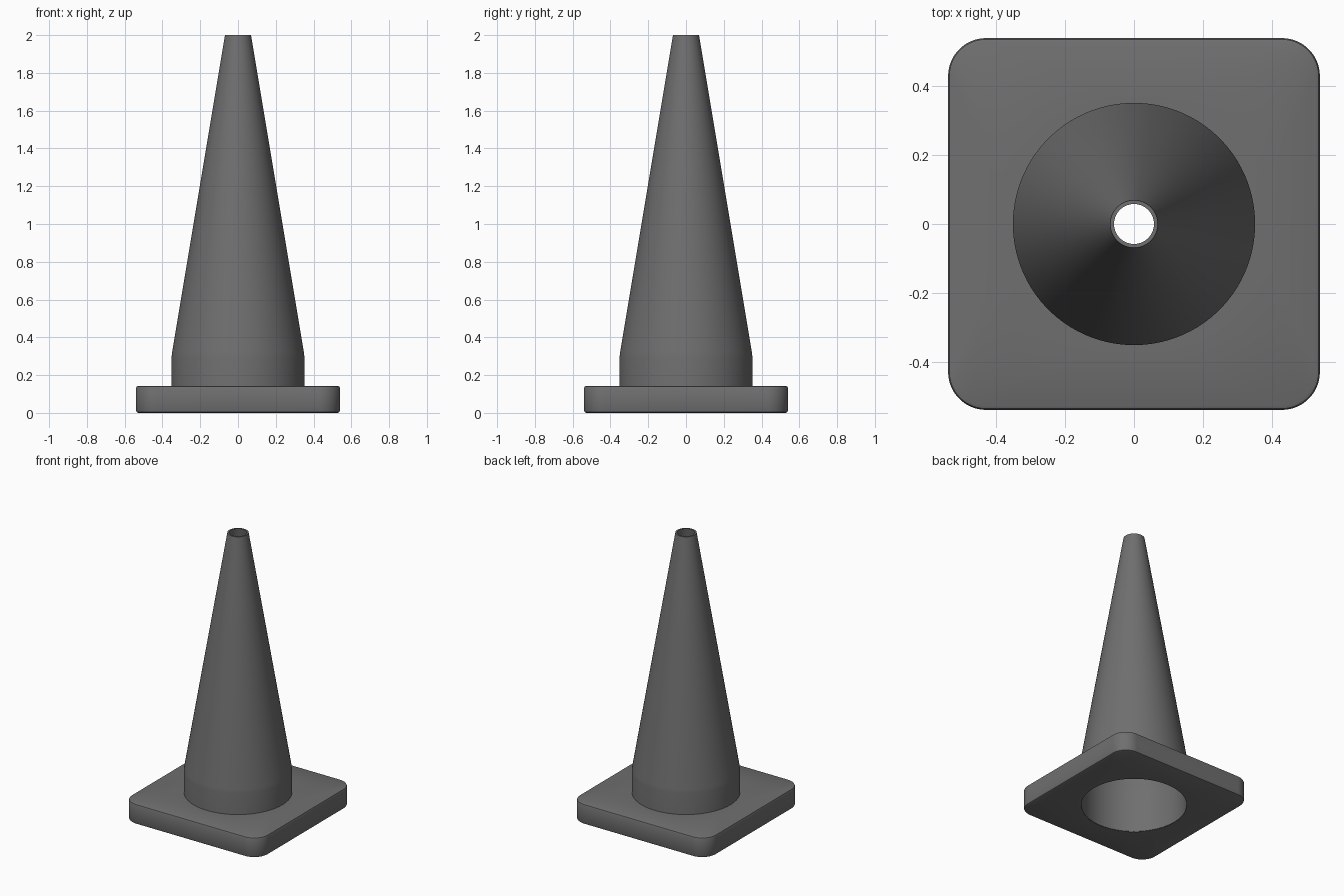
import bpy, bmesh, math

if "Cube" in bpy.data.objects:
    bpy.data.objects.remove(bpy.data.objects["Cube"])

SEG = 96  # points around every loop

rubber = bpy.data.materials.new("dark_grey_rubber")
rubber.diffuse_color = (0.16, 0.16, 0.16, 1)
rubber.use_nodes = True
rubber.node_tree.nodes["Principled BSDF"].inputs["Base Color"].default_value = rubber.diffuse_color


def circle(r, z):
    step = 2 * math.pi / SEG
    return [(r * math.cos((i + 0.5) * step), r * math.sin((i + 0.5) * step), z)
            for i in range(SEG)]


def rounded_square(half, radius, z):
    n, pts = SEG // 4, []
    for k in range(4):
        mid = math.pi / 4 + k * math.pi / 2
        c = (half - radius) * math.sqrt(2)
        for i in range(n):
            a = k * math.pi / 2 + math.pi / 2 * i / (n - 1)
            pts.append((c * math.cos(mid) + radius * math.cos(a),
                        c * math.sin(mid) + radius * math.sin(a), z))
    return pts


def skin(name, loops):
    """Bridge a closed series of loops into a ring-shaped solid."""
    bm = bmesh.new()
    rings = [[bm.verts.new(p) for p in loop] for loop in loops]
    for a, b in zip(rings, rings[1:] + rings[:1]):
        for i in range(SEG):
            j = (i + 1) % SEG
            bm.faces.new((a[i], a[j], b[j], b[i]))
    bmesh.ops.recalc_face_normals(bm, faces=bm.faces)
    mesh = bpy.data.meshes.new(name)
    bm.to_mesh(mesh)
    bm.free()
    mesh.materials.append(rubber)
    ob = bpy.data.objects.new(name, mesh)
    bpy.context.collection.objects.link(ob)
    bpy.ops.object.select_all(action='DESELECT')
    bpy.context.view_layer.objects.active = ob
    ob.select_set(True)
    bpy.ops.object.shade_smooth_by_angle(angle=math.radians(35))
    return ob


# Square base plate with rounded corners, softened edges and a round opening
B, R, H, E = 0.54, 0.11, 0.143, 0.012
edge = [(E, 0), (E * 0.3, E * 0.3), (0, E), (0, H - E), (E * 0.3, H - E * 0.3), (E, H)]
skin("base_plate",
     [circle(0.347, 0)]
     + [rounded_square(B - d, R - d, z) for d, z in edge]
     + [circle(0.347, H)])

# Hollow cone: straight collar, tapered body, open tip
profile = [(0.352, 0.001), (0.352, 0.295), (0.349, 0.32), (0.069, 2.0),
           (0.058, 2.0), (0.338, 0.32), (0.342, 0.295), (0.342, 0.001)]
skin("cone_body", [circle(r, z) for r, z in profile])
